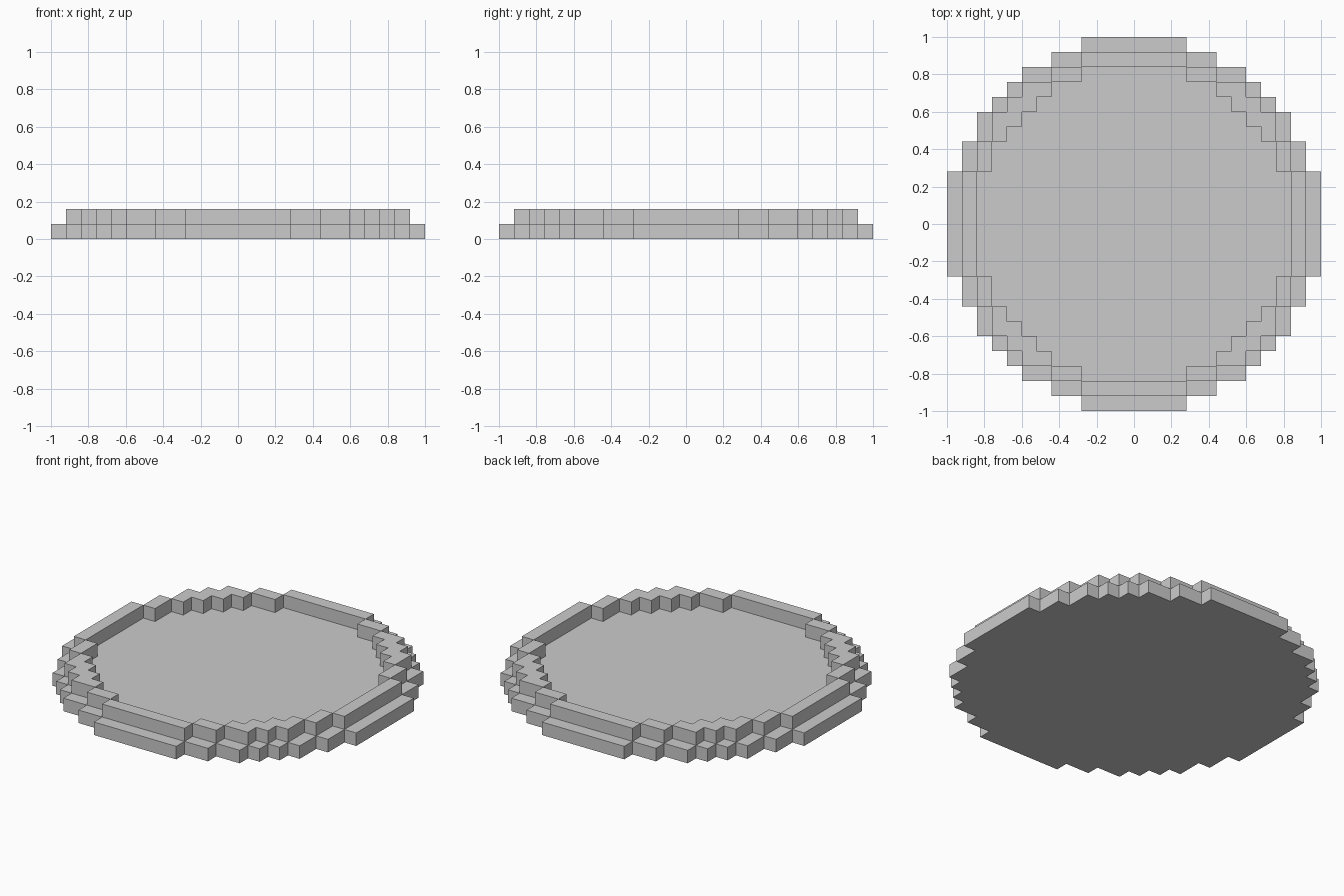
import bpy, bmesh

if "Cube" in bpy.data.objects:
    bpy.data.objects.remove(bpy.data.objects["Cube"])

C = 0.08  # block size

# Half-widths in blocks for rows 0, 1, 2... away from the centre line
BASE = [12] * 4 + [11] * 2 + [10] * 2 + [9, 8, 7, 5, 3]
RIM = [11] * 4 + [10] * 2 + [9] * 2 + [8, 7, 5, 3]
HOLE = [10] * 4 + [9] * 2 + [8, 7, 6, 5, 3]


def inside(rows, i, j):
    return abs(j) < len(rows) and abs(i) <= rows[abs(j)]


def block_layer(name, z, outer, hole=()):
    """Stepped round slab one block high, with an optional stepped hole."""
    bm = bmesh.new()
    for j in range(-12, 13):
        for i in range(-12, 13):
            if inside(outer, i, j) and not inside(hole, i, j):
                bm.faces.new([bm.verts.new(((i + dx) * C, (j + dy) * C, z))
                              for dx, dy in ((-.5, -.5), (.5, -.5), (.5, .5), (-.5, .5))])
    bmesh.ops.remove_doubles(bm, verts=bm.verts[:], dist=0.001)
    ext = bmesh.ops.extrude_face_region(bm, geom=bm.faces[:], use_keep_orig=True)
    top = [v for v in ext["geom"] if isinstance(v, bmesh.types.BMVert)]
    bmesh.ops.translate(bm, verts=top, vec=(0, 0, C))
    bmesh.ops.recalc_face_normals(bm, faces=bm.faces[:])
    # Merge the flat blocks into clean faces
    bmesh.ops.dissolve_limit(bm, angle_limit=0.01, verts=bm.verts[:], edges=bm.edges[:])
    me = bpy.data.meshes.new(name)
    bm.to_mesh(me)
    bm.free()
    ob = bpy.data.objects.new(name, me)
    bpy.context.collection.objects.link(ob)
    return ob


# Flat base disc and the raised rim standing one block in from its edge
block_layer("base_plate", 0, BASE)
block_layer("raised_rim", C, RIM, HOLE)
